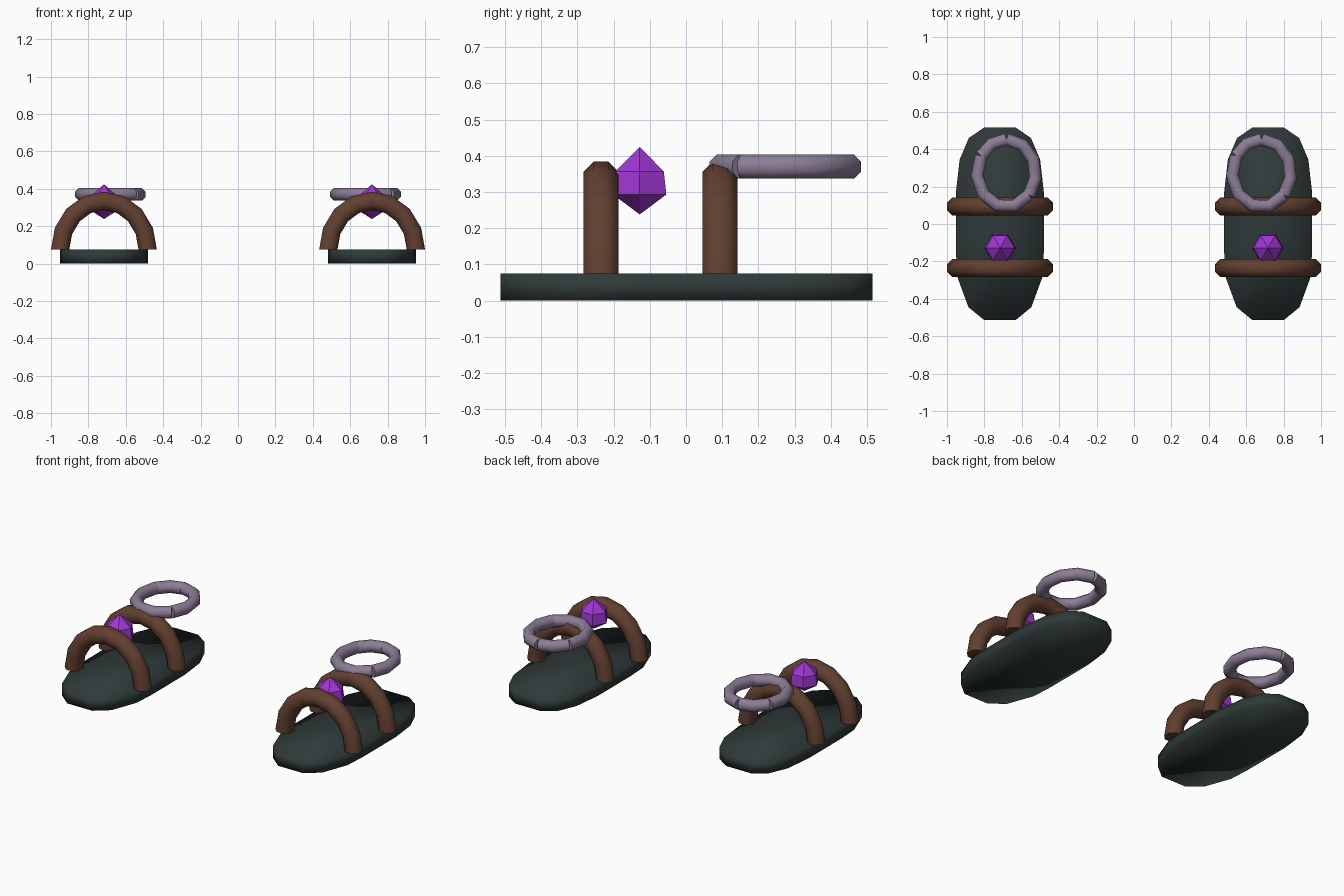
import bpy, bmesh, math
from mathutils import Vector

if "Cube" in bpy.data.objects:
    bpy.data.objects.remove(bpy.data.objects["Cube"])


def material(name, color):
    m = bpy.data.materials.new(name)
    m.diffuse_color = (*color, 1)
    m.use_nodes = True
    m.node_tree.nodes["Principled BSDF"].inputs["Base Color"].default_value = m.diffuse_color
    return m


SOLE = material("dark slate", (0.028, 0.042, 0.041))
STRAP = material("brown leather", (0.122, 0.051, 0.030))
RING = material("mauve", (0.262, 0.205, 0.305))
GEM = material("purple", (0.352, 0.038, 0.645))


def finish(bm, name, mat, smooth):
    bmesh.ops.recalc_face_normals(bm, faces=bm.faces)
    for f in bm.faces:
        f.smooth = smooth
    me = bpy.data.meshes.new(name)
    bm.to_mesh(me)
    bm.free()
    me.materials.append(mat)
    ob = bpy.data.objects.new(name, me)
    bpy.context.collection.objects.link(ob)
    return ob


def skin(bm, rings):
    """Join neighbouring vertex loops with quads."""
    for a, b in zip(rings, rings[1:]):
        n = len(a)
        for i in range(n):
            bm.faces.new((a[i], a[(i + 1) % n], b[(i + 1) % n], b[i]))


def tube(name, path, axis, radius, mat, sides=8, start=None, end=None):
    """Capped tube along a flat path; axis is the normal of its plane."""
    bm = bmesh.new()
    axis = Vector(axis)
    path = [Vector(p) for p in path]
    rings = []
    last = len(path) - 1
    for i, p in enumerate(path):
        t = path[min(i + 1, last)] - path[max(i - 1, 0)]
        if i == 0 and start:
            t = Vector(start)
        if i == last and end:
            t = Vector(end)
        side = axis.cross(t).normalized()
        r = radius / math.cos(math.pi / sides)
        rings.append([bm.verts.new(p + r * (math.cos(a) * axis + math.sin(a) * side))
                      for a in ((k + 0.5) * math.tau / sides for k in range(sides))])
    skin(bm, rings)
    caps = [bm.faces.new(rings[0]), bm.faces.new(rings[-1])]
    ob = finish(bm, name, mat, True)
    ob.data.polygons[-1].use_smooth = ob.data.polygons[-2].use_smooth = False
    return ob


def sole(name, cx):
    half = [(0.085, -0.513), (0.168, -0.445), (0.227, -0.285), (0.235, -0.15),
            (0.235, 0.17), (0.215, 0.345), (0.166, 0.46), (0.085, 0.515)]
    outline = half + [(-x, y) for x, y in reversed(half)]
    bm = bmesh.new()
    rings = [[bm.verts.new((cx + x, y, z)) for x, y in outline] for z in (0, 0.075)]
    skin(bm, rings)
    caps = [bm.faces.new(r) for r in rings]
    bmesh.ops.poke(bm, faces=caps)
    finish(bm, name, SOLE, True)


def strap(name, cx, y):
    path = [(cx - 0.234 * math.cos(a), y, 0.075 + 0.26 * math.sin(a))
            for a in (math.pi * k / 8 for k in range(9))]
    tube(name, path, (0, 1, 0), 0.049, STRAP, 8, (0, 0, 1), (0, 0, -1))


def gem(name, cx):
    bm = bmesh.new()
    rings = [[bm.verts.new((cx + r * math.cos(k * math.pi / 3),
                            -0.128 + r * math.sin(k * math.pi / 3), z)) for k in range(6)]
             for r, z in ((0.085, 0.293), (0.077, 0.357))]
    skin(bm, rings)
    for ring, z in zip(rings, (0.238, 0.424)):
        tip = bm.verts.new((cx, -0.128, z))
        for i in range(6):
            bm.faces.new((ring[i], ring[(i + 1) % 6], tip))
    finish(bm, name, GEM, False)


def ankle_ring(name, cx):
    # three arcs meeting at visible seams
    for n, (a0, a1, steps) in enumerate(((90, 149, 2), (149, 320, 5), (320, 450, 4))):
        path = []
        for k in range(steps + 1):
            a = math.radians(a0 + (a1 - a0) * k / steps)
            path.append((cx + 0.157 * math.cos(a), 0.271 + 0.181 * math.sin(a), 0.37))
        tube(f"{name}_{n + 1}", path, (0, 0, 1), 0.033, RING)


# The pair of sandals
for label, s in (("left", -1), ("right", 1)):
    sole(f"{label}_sole", s * 0.717)
    strap(f"{label}_toe_strap", s * 0.717, -0.235)
    strap(f"{label}_heel_strap", s * 0.717, 0.094)
    gem(f"{label}_gem", s * 0.716)
    ankle_ring(f"{label}_ankle_ring", s * 0.682)
